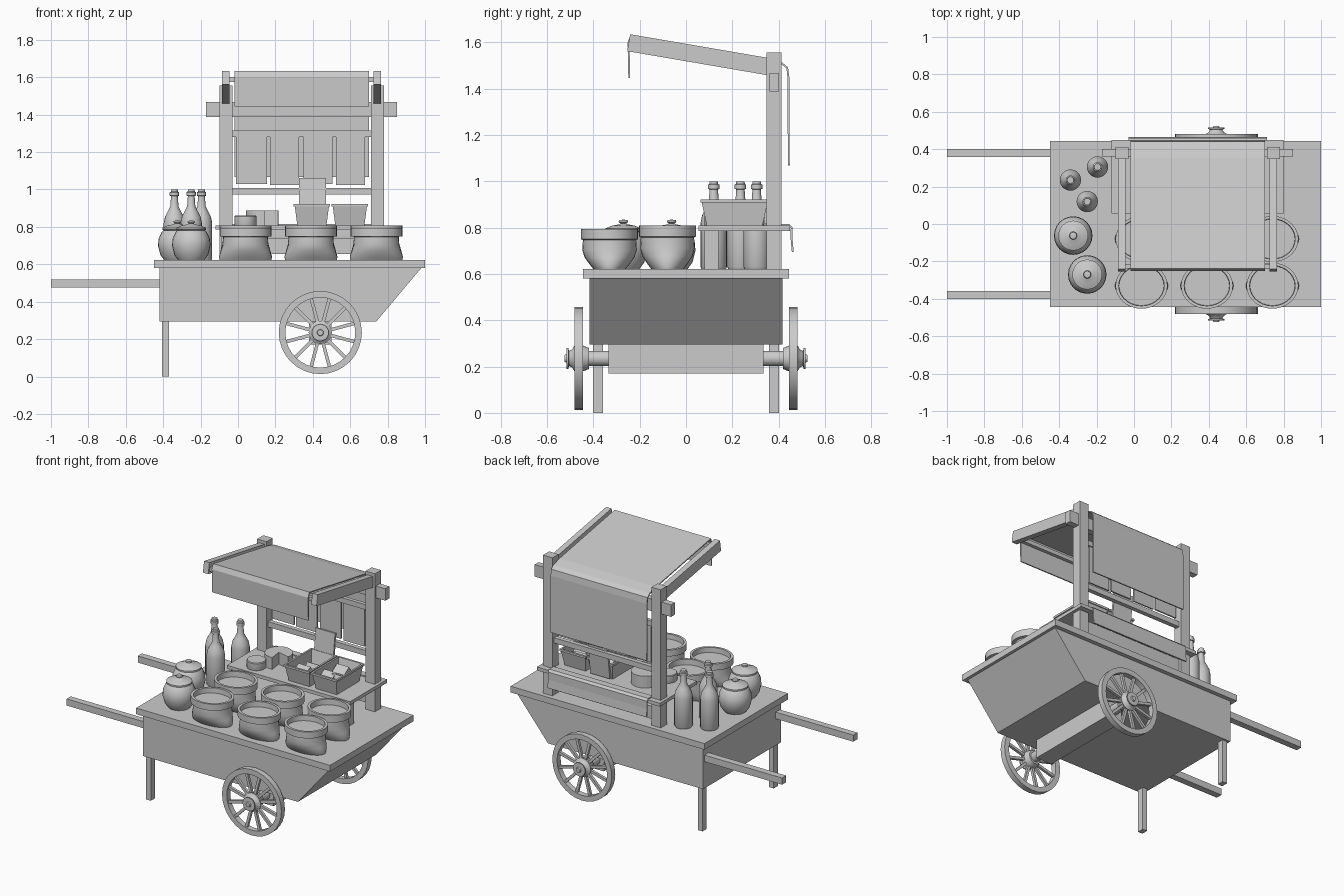
import bpy, bmesh
from math import pi, sin, cos, atan2
from mathutils import Matrix, Vector

if "Cube" in bpy.data.objects:
    bpy.data.objects.remove(bpy.data.objects["Cube"])


def mesh_object(name, bm, smooth=False):
    bmesh.ops.recalc_face_normals(bm, faces=bm.faces)
    me = bpy.data.meshes.new(name)
    bm.to_mesh(me)
    bm.free()
    ob = bpy.data.objects.new(name, me)
    bpy.context.collection.objects.link(ob)
    if smooth:
        bpy.ops.object.select_all(action='DESELECT')
        bpy.context.view_layer.objects.active = ob
        ob.select_set(True)
        bpy.ops.object.shade_smooth_by_angle(angle=0.6)
    return ob


def box(name, x0, x1, y0, y1, z0, z1, tilt=0, axis='X'):
    bm = bmesh.new()
    bmesh.ops.create_cube(bm, size=1, matrix=Matrix.Diagonal((x1 - x0, y1 - y0, z1 - z0, 1)))
    ob = mesh_object(name, bm)
    ob.matrix_world = (Matrix.Translation(((x0 + x1) / 2, (y0 + y1) / 2, (z0 + z1) / 2))
                       @ Matrix.Rotation(tilt, 4, axis))
    return ob


def extrude(name, pts, a, b, axis='Y'):
    """Extrude a 2D outline: (x, z) along Y, or (x, y) along Z."""
    bm = bmesh.new()
    vec = lambda p, t: (p[0], t, p[1]) if axis == 'Y' else (p[0], p[1], t)
    f = bm.faces.new([bm.verts.new(vec(p, a)) for p in pts])
    r = bmesh.ops.extrude_face_region(bm, geom=[f])
    d = Vector(vec((0, 0), b - a))
    bmesh.ops.translate(bm, vec=d, verts=[v for v in r['geom'] if isinstance(v, bmesh.types.BMVert)])
    return mesh_object(name, bm)


def loft(name, rings, loc, n=24, matrix=None, closed=False):
    """Skin elliptical rings (rx, ry, z); closed joins last ring to first."""
    bm = bmesh.new()
    rows = [[bm.verts.new((rx * cos(2 * pi * i / n), ry * sin(2 * pi * i / n), z))
             for i in range(n)] for rx, ry, z in rings]
    pairs = list(zip(rows, rows[1:])) + ([(rows[-1], rows[0])] if closed else [])
    for a, b in pairs:
        for i in range(n):
            bm.faces.new((a[i], a[(i + 1) % n], b[(i + 1) % n], b[i]))
    if not closed:
        bm.faces.new(rows[0])
        bm.faces.new(rows[-1])
    ob = mesh_object(name, bm, True)
    ob.matrix_world = Matrix.Translation(loc) @ (matrix or Matrix())
    return ob


def lathe(name, profile, loc, **kw):
    return loft(name, [(r, r, z) for r, z in profile], loc, **kw)


def cloth(name, path, x0, x1):
    """Thin sheet following a (y, z) path."""
    bm = bmesh.new()
    rows = [[bm.verts.new((x, y, z)) for x in (x0, x1)] for y, z in path]
    for a, b in zip(rows, rows[1:]):
        bm.faces.new((a[0], a[1], b[1], b[0]))
    ob = mesh_object(name, bm)
    m = ob.modifiers.new('thickness', 'SOLIDIFY')
    m.thickness = 0.008
    m.offset = 0
    return ob


# Cart body, deck, handles, legs
extrude('cart_body', [(-.42, .295), (.74, .295), (.98, .58), (-.42, .58)], -.417, .417)
box('deck', -.45, 1, -.445, .445, .58, .622)
for s in (-1, 1):
    y = s * .38
    box('handle', -1, -.41, y - .022, y + .022, .475, .52)
    box('leg', -.405, -.37, y - .022, y + .022, 0, .3)

# Axle and spoked wheels
box('axle_block', .38, .50, -.335, .335, .17, .297)
lathe('axle', [(.033, -.48), (.033, .48)], (.44, 0, .235), matrix=Matrix.Rotation(pi / 2, 4, 'X'))
for s in (-1, 1):
    out = Matrix.Rotation(-s * pi / 2, 4, 'X')
    c = (.44, s * .463, .235)
    lathe('wheel_rim', [(.222, -.019), (.222, .019), (.187, .019), (.187, -.019)], c,
          n=32, matrix=out, closed=True)
    lathe('wheel_hub', [(.045, -.045), (.055, -.02), (.062, .015), (.04, .028), (.032, .042),
                        (.045, .045), (.045, .052), (.018, .053), (.015, .062)], c, matrix=out)
    for k in range(12):
        a = k * pi / 6 + pi / 12
        sp = box('wheel_spoke', 0, .15, 0, .018, 0, .018)
        sp.matrix_world = (Matrix.Translation(c) @ Matrix.Rotation(a, 4, 'Y')
                           @ Matrix.Translation((.122, 0, 0)))

# Canopy frame
slope = atan2(1.49 - 1.597, .38 + .245)
for x in (-.065, .745):
    box('post', x - .035, x + .035, .348, .413, .62, 1.555)
    arm = box('canopy_arm', x - .02, x + .02, -.315, .315, -.037, .037)
    arm.matrix_world = Matrix.Translation((x, .063, 1.545)) @ Matrix.Rotation(slope, 4, 'X')
box('cross_beam', -.17, .85, .36, .402, 1.387, 1.468)
box('canopy_front_bar', -.08, .76, -.238, -.215, 1.575, 1.602)
box('strip_rail', -.03, .71, .37, .395, 1.28, 1.315)
box('back_rail', -.03, .71, .365, .395, .972, 1.008)

# Canopy cloth with front valance and back drop, hanging strips
cloth('canopy_cloth', [(-.245, 1.445), (-.248, 1.60), (-.236, 1.63), (.35, 1.527), (.415, 1.508),
                       (.437, 1.49), (.442, 1.45), (.444, 1.067)], -.02, .70)
for x0, x1, z in ((-.01, .155, 1.03), (.17, .325, 1.025), (.35, .505, 1.03), (.525, .68, 1.025)):
    box('hanging_strip', x0, x1, .378, .388, z, 1.29)

# Raised shelf
box('shelf', -.12, .80, .055, .45, .785, .808)
for x in (-.065, .745):
    box('shelf_support', x - .025, x + .025, .08, .14, .62, .787)
box('shelf_back_panel', -.03, .71, .37, .395, .655, .74)
cloth('shelf_drape', [(.40, .812), (.445, .812), (.456, .80), (.456, .75), (.461, .695)], -.03, .71)

# Pots: round rim, body pinched to a wide flat base, hollow top
for y, h in ((-.33, .92), (-.08, 1)):
    for x in (.04, .39, .74):
        rings = [(.138, .07, 0), (.142, .085, .02), (.132, .108, .055), (.122, .118, .09),
                 (.12, .115, .137), (.139, .123, .14), (.139, .123, .187),
                 (.122, .108, .187), (.12, .106, .15)]
        loft('pot', [(a, b, z * h) for a, b, z in rings], (x, y, .621), n=28)

# Lidded jars
for x, y in ((-.325, -.062), (-.25, -.27)):
    lathe('jar', [(.068, 0), (.09, .03), (.103, .08), (.1, .115), (.085, .15), (.074, .162),
                  (.08, .165), (.08, .175), (.05, .188), (.018, .194), (.012, .198),
                  (.021, .204), (.018, .212), (.006, .214)], (x, y, .62))

# Bottles
for x, y in ((-.34, .235), (-.25, .12), (-.195, .305)):
    lathe('bottle', [(.052, 0), (.057, .01), (.057, .2), (.05, .235), (.034, .265), (.022, .29),
                     (.018, .345), (.025, .347), (.025, .365), (.019, .368), (.018, .38)],
          (x, y, .62), n=20)

# Tapered open trays
for x in (.395, .598):
    bm = bmesh.new()
    rings = []
    for w, y0, z in ((.078, .09, .808), (.091, .068, .908), (.098, .062, .908), (.098, .062, .922),
                     (.086, .075, .922), (.072, .1, .82)):
        rings.append([bm.verts.new((x + p * w, q, z))
                      for p, q in ((-1, y0), (1, y0), (1, .42 - y0), (-1, .42 - y0))])
    for a, b in zip(rings, rings[1:]):
        for i in range(4):
            bm.faces.new((a[i], a[(i + 1) % 4], b[(i + 1) % 4], b[i]))
    bm.faces.new(rings[0])
    bm.faces.new(rings[-1])
    mesh_object('tray', bm)

# Board leaning on the back, packets inside the trays
box('leaning_board', .325, .47, .35, .365, .815, 1.062, -.12)
for x, y, t in ((.56, .16, .5), (.63, .2, -.4), (.58, .27, .6), (.38, .14, .4), (.41, .24, -.5)):
    box('packet', x - .045, x + .045, y - .04, y + .04, .85, .885, t)

# Round cake and cut cheese wheel on the shelf
lathe('round_cake', [(.058, 0), (.06, .005), (.06, .048), (.056, .053)], (.04, .14, .807))
arc = [(.13 + .087 * cos(a), .25 + .087 * sin(a))
       for a in [-.25 + k * (1.62 * pi) / 20 for k in range(21)]]
extrude('cut_cheese', arc + [(.13, .25)], .807, .888, axis='Z')
